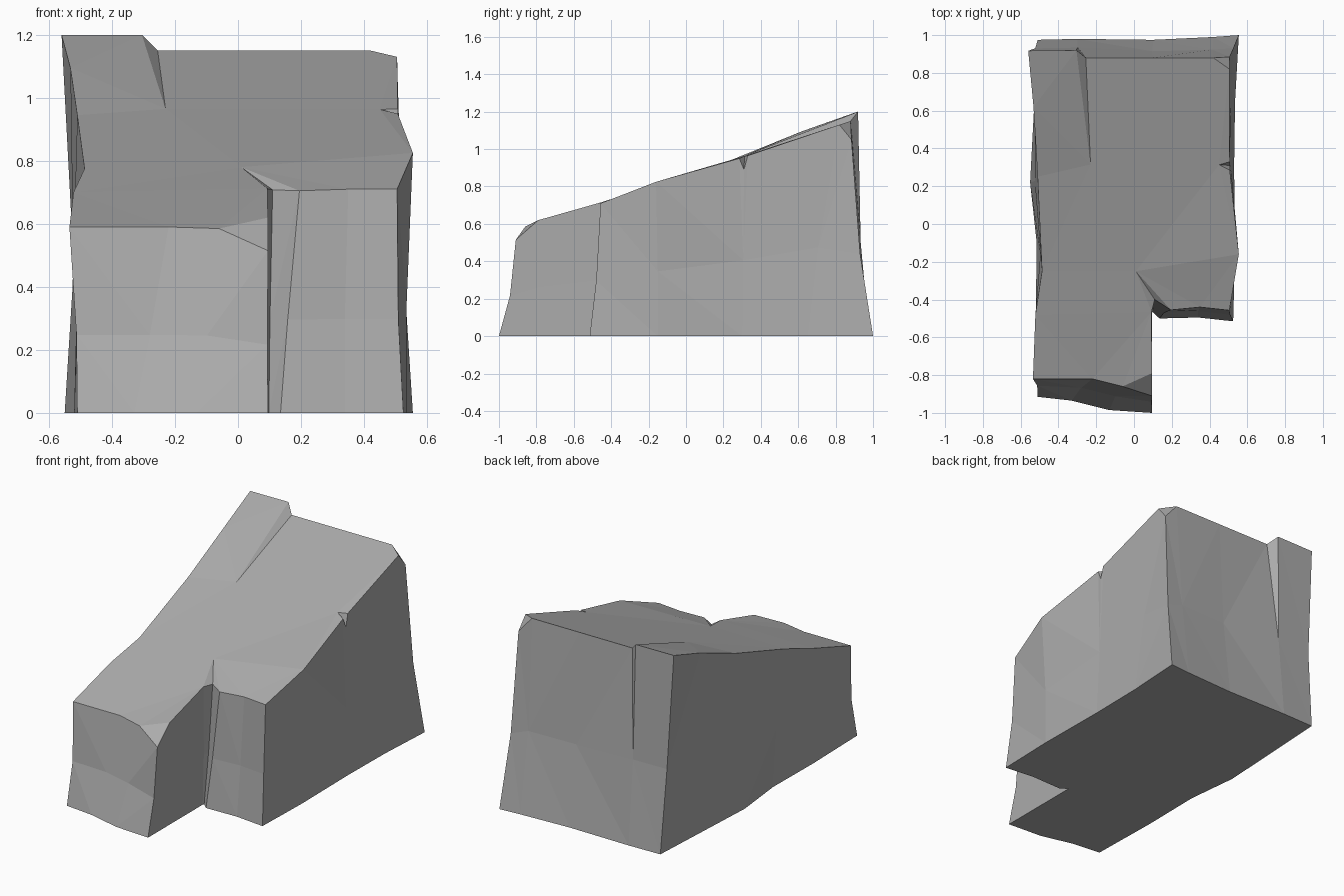
import bpy, bmesh
from mathutils import Vector
from mathutils.geometry import delaunay_2d_cdt

# Wall columns, counter-clockwise: foot x, y and top x, y, z
columns = [
    (-0.51, -0.915, -0.535, -0.82, 0.59),   # front of the low arm
    (-0.33, -0.935, -0.22, -0.82, 0.59),
    (-0.13, -0.985, -0.06, -0.86, 0.585),
    (0.095, -1.0, 0.095, -0.91, 0.515),
    (0.095, -0.82, 0.095, -0.79, 0.62),     # inner side and corner
    (0.095, -0.475, 0.093, -0.465, 0.712),
    (0.098, -0.465, 0.11, -0.40, 0.708),
    (0.135, -0.50, 0.195, -0.455, 0.705),
    (0.34, -0.495, 0.35, -0.44, 0.71),
    (0.525, -0.515, 0.505, -0.457, 0.71),   # right side
    (0.535, -0.15, 0.555, -0.16, 0.825),
    (0.53, 0.30, 0.507, 0.285, 0.95),       # small chip
    (0.53, 0.30, 0.509, 0.31, 0.89),
    (0.53, 0.30, 0.507, 0.33, 0.965),
    (0.535, 0.65, 0.505, 0.82, 1.13),
    (0.555, 1.0, 0.507, 0.885, 1.05),       # back
    (0.42, 0.99, 0.42, 0.88, 1.15),
    (0.10, 0.975, 0.10, 0.88, 1.15),
    (-0.30, 0.98, -0.255, 0.88, 1.15),      # step up to the raised slab
    (-0.30, 0.98, -0.305, 0.92, 1.20),
    (-0.51, 0.975, -0.56, 0.917, 1.20),
    (-0.53, 0.60, -0.532, 0.62, 1.095),     # left side
    (-0.55, 0.22, -0.51, 0.25, 0.945),
    (-0.515, -0.10, -0.487, -0.25, 0.775),
    (-0.52, -0.48, -0.522, -0.48, 0.70),
]
step_tip = (-0.23, 0.315, 0.965)
corner_tip = (0.01, -0.25, 0.78)
chip_tip = (0.45, 0.313, 0.963)

n = len(columns)
foot = [Vector((c[0], c[1], 0)) for c in columns]
top = [Vector(c[2:]) for c in columns]

# Slightly pinched middle ring; columns sharing a foot share a waist
waists = {}
for f, t in zip(foot, top):
    m = f.lerp(t, 0.42)
    waists[f.to_tuple(3)] = Vector((m.x * 0.985, m.y * 0.978, m.z))
waist = [waists[f.to_tuple(3)] for f in foot]

verts = foot + waist + top + [Vector(p) for p in (step_tip, corner_tip, chip_tip)]
faces = [tuple(reversed(range(n)))]
for r in (0, n):
    for i in range(n):
        j = (i + 1) % n
        faces.append((r + i, r + j, r + n + j, r + n + i))

# Sloping top with creases meeting at the three tips
outline = [(i, (i + 1) % n) for i in range(n)]
creases = [(18, n), (19, n), (5, n + 1), (6, n + 1), (7, n + 1),
           (11, n + 2), (12, n + 2), (13, n + 2)]
cdt = delaunay_2d_cdt([v.xy for v in verts[2 * n:]], outline + creases,
                      [list(range(n))], 1, 1e-5)
source = cdt[3]
for f in cdt[2]:
    faces.append(tuple(2 * n + source[k][0] for k in f))

mesh = bpy.data.meshes.new("rock_ledge")
mesh.from_pydata([tuple(v) for v in verts], [], faces)
bm = bmesh.new()
bm.from_mesh(mesh)
bmesh.ops.remove_doubles(bm, verts=bm.verts, dist=0.0005)
bmesh.ops.triangulate(bm, faces=bm.faces)
bmesh.ops.recalc_face_normals(bm, faces=bm.faces)
bm.to_mesh(mesh)
bm.free()
rock = bpy.data.objects.new("rock_ledge", mesh)
bpy.context.collection.objects.link(rock)

# Dark stone grey
stone = bpy.data.materials.new("stone")
stone.diffuse_color = (0.41, 0.41, 0.41, 1)
mesh.materials.append(stone)
